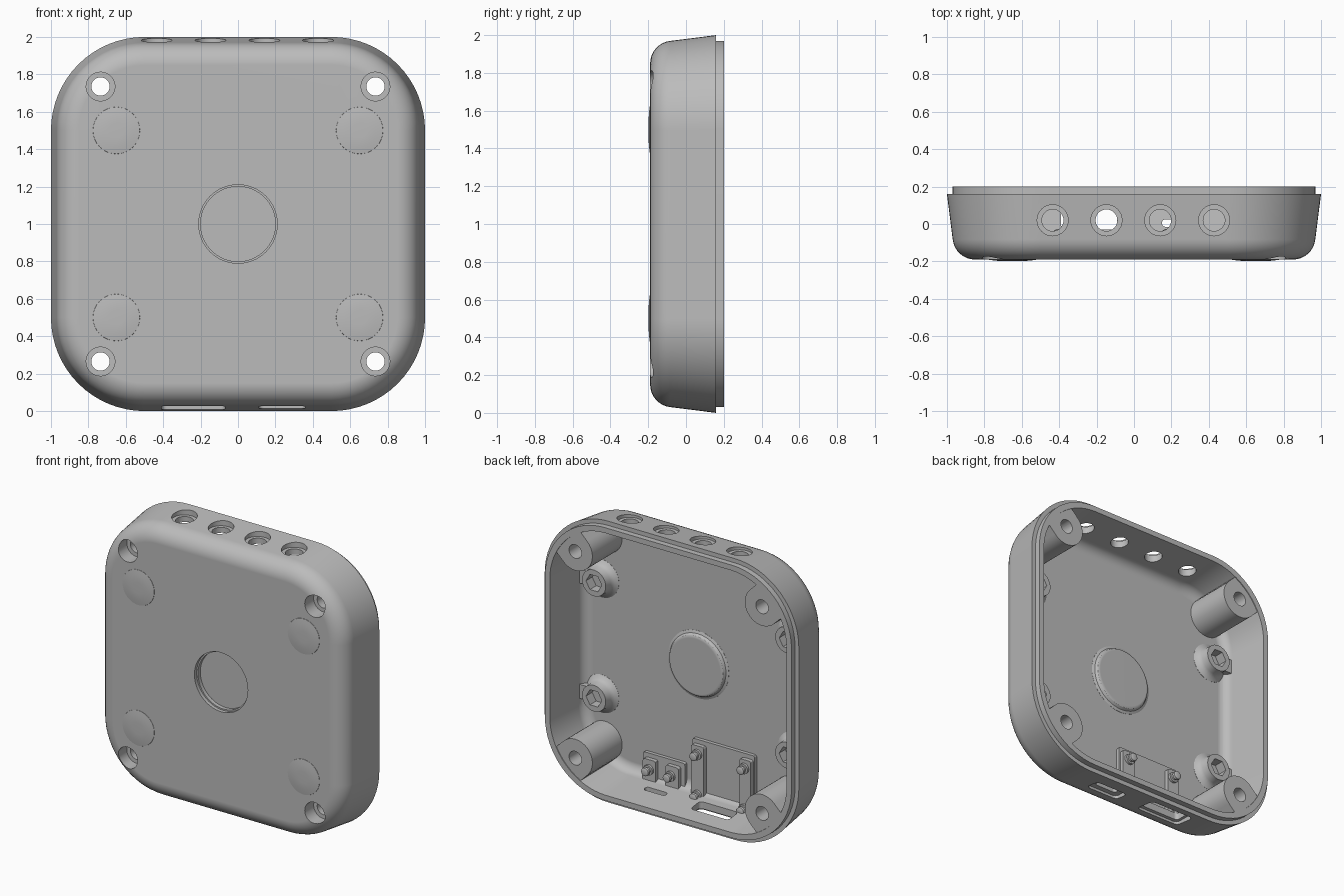
import bpy, bmesh
from math import sin, cos, pi, radians

default = bpy.data.objects.get("Cube")
if default:
    bpy.data.objects.remove(default, do_unlink=True)

grey = bpy.data.materials.new("plain grey")
grey.use_nodes = True
colour = (0.5, 0.5, 0.5, 1)
grey.diffuse_color = colour
grey.node_tree.nodes["Principled BSDF"].inputs["Base Color"].default_value = colour


def outline(hw, hh, r, sides):
    """Rounded rectangle, or a regular polygon when r fills the width."""
    if r >= hw:
        return [(r * cos(2 * pi * i / sides), r * sin(2 * pi * i / sides)) for i in range(sides)]
    points, n = [], sides // 4
    for k, (sx, sy) in enumerate([(1, 1), (-1, 1), (-1, -1), (1, -1)]):
        for i in range(n + 1):
            a = (k + i / n) * pi / 2
            points.append((sx * (hw - r) + r * cos(a), sy * (hh - r) + r * sin(a)))
    return points


def loft(name, rings, u=0, v=0, axis="Y", sides=32):
    """Closed solid through rings of (half width, half height, corner radius, depth)."""
    bm = bmesh.new()
    loops = []
    for hw, hh, r, d in rings:
        loop = []
        for a, b in outline(hw, hh, r, sides):
            co = (u + a, d, v + b) if axis == "Y" else (u + a, v + b, d)
            loop.append(bm.verts.new(co))
        loops.append(loop)
    for low, high in zip(loops, loops[1:]):
        for i in range(len(low)):
            j = (i + 1) % len(low)
            bm.faces.new((low[i], low[j], high[j], high[i]))
    bm.faces.new(loops[0])
    bm.faces.new(loops[-1])
    bmesh.ops.recalc_face_normals(bm, faces=bm.faces)
    mesh = bpy.data.meshes.new(name)
    bm.to_mesh(mesh)
    bm.free()
    mesh.materials.append(grey)
    obj = bpy.data.objects.new(name, mesh)
    bpy.context.collection.objects.link(obj)
    return obj


def turned(name, profile, u, v, axis="Y", sides=32):
    return loft(name, [(r, r, r, d) for r, d in profile], u, v, axis, sides)


def block(name, x0, x1, z0, z1, top, r=0.015):
    """Raised pad growing out of the floor."""
    hw, hh = (x1 - x0) / 2, (z1 - z0) / 2
    rings = [(hw, hh, r, -0.17), (hw, hh, r, top)]
    return loft(name, rings, (x0 + x1) / 2, (z0 + z1) / 2, sides=12)


def combine(target, tool, operation="DIFFERENCE"):
    mod = target.modifiers.new("combine", "BOOLEAN")
    mod.operation, mod.solver, mod.object = operation, "EXACT", tool
    bpy.context.view_layer.objects.active = target
    bpy.ops.object.modifier_apply(modifier=mod.name)
    bpy.data.objects.remove(tool, do_unlink=True)


def square(h, depth, centre):
    return (h, h, h - centre, depth)


corners = [(sx, sz) for sx in (-1, 1) for sz in (-1, 1)]

# Outer body: filleted front, drafted sides, stepped lip at the back
body = []
for i in range(9):
    t = radians(84) * i / 8
    body.append(square(0.85 + 0.12 * sin(t), -0.07 - 0.12 * cos(t), 0.5))
body += [square(1.0, 0.16, 0.5), square(0.97, 0.16, 0.5), square(0.97, 0.2, 0.5)]
case = loft("case_shell", body, 0, 1, sides=64)

# Cavity, from which every raised interior feature is removed
inner = []
for i in range(7):
    t = radians(84) * i / 6
    inner.append(square(0.83 + 0.07 * sin(t), -0.07 - 0.07 * cos(t), 0.49))
inner += [square(0.932, 0.2, 0.49), square(0.935, 0.3, 0.49)]
cavity = loft("cavity", inner, 0, 1, sides=64)

raised = [turned("centre_bump", [(0.24, -0.2), (0.24, -0.139), (0.222, -0.132),
                                 (0.212, -0.115), (0.195, -0.106)], 0, 1, sides=48)]
for sx, sz in corners:
    # Corner screw posts with a web out to the wall
    px, pz = sx * 0.735, 1 + sz * 0.735
    raised.append(turned("screw_post", [(0.135, -0.25), (0.135, 0.195)], px, pz, sides=40))
    web = loft("post_web", [(0.2, 0.135, 0.01, -0.25), (0.2, 0.135, 0.01, 0.195)], sides=12)
    for vert in web.data.vertices:
        x, y, z = vert.co
        x += 0.2
        vert.co = (px + sx * (x - z) * 0.7071, y, pz + sz * (x + z) * 0.7071)
    if sx * sz < 0:
        web.data.flip_normals()
    raised.append(web)
    # Nut bosses and their wall tabs
    bx, bz = sx * 0.76, 1 + sz * 0.41
    raised.append(turned("nut_boss", [(0.135, -0.2), (0.135, -0.139), (0.112, -0.125),
                                      (0.096, -0.1), (0.093, -0.05)], bx, bz))
    raised.append(block("boss_tab", min(bx, sx * 1.05), max(bx, sx * 1.05),
                        bz - 0.05, bz + 0.05, -0.085))

# Circuit board mounts above the two sockets
raised += [block("large_mount", -0.46, 0.03, 0.04, 0.48, -0.115),
           block("large_mount_rail", -0.08, 0.02, 0.05, 0.45, -0.085),
           block("large_mount_rail", -0.45, -0.36, 0.05, 0.45, -0.085),
           block("small_mount", 0.09, 0.42, 0.04, 0.28, -0.115),
           block("small_mount_rail", 0.12, 0.22, 0.06, 0.25, -0.085),
           block("small_mount_rail", 0.3, 0.4, 0.06, 0.25, -0.085)]
for x, z in [(-0.03, 0.39), (-0.4, 0.39), (-0.03, 0.1), (-0.4, 0.1), (0.18, 0.18), (0.35, 0.18)]:
    raised.append(turned("mount_peg", [(0.036, -0.16), (0.036, -0.068), (0.022, -0.068),
                                       (0.022, -0.055), (0.03, -0.05), (0.028, -0.035),
                                       (0.015, -0.028)], x, z, sides=16))
for feature in raised:
    combine(cavity, feature)
combine(case, cavity)

# Faint swellings on the front face
for sx, sz in corners:
    combine(case, turned("front_swell", [(0.13, -0.18), (0.125, -0.1915), (0.09, -0.196),
                                         (0.04, -0.199)], sx * 0.65, 1 + sz * 0.5), "UNION")

# Front recess
cuts = [turned("front_recess", [(0.21, -0.3), (0.21, -0.165), (0.2, -0.165), (0.2, -0.138)],
               0, 1, sides=64)]
# Counterbored screw holes and hexagonal nut pockets
for sx, sz in corners:
    cuts.append(turned("screw_hole", [(0.077, -0.3), (0.077, -0.09), (0.049, -0.09),
                                      (0.049, 0.3)], sx * 0.735, 1 + sz * 0.735))
    cuts.append(turned("nut_pocket", [(0.062, -0.12), (0.062, 0.05)],
                       sx * 0.76, 1 + sz * 0.41, sides=6))
# Row of counterbored holes in the top wall
for i in range(4):
    cuts.append(turned("top_hole", [(0.083, 2.1), (0.083, 1.955), (0.058, 1.955),
                                    (0.058, 1.8)], -0.435 + 0.2877 * i, 0.02, "Z"))
# Sockets in the bottom wall, each in a shallow outer recess
cuts += [loft("large_socket", [(0.17, 0.08, 0.03, -0.1), (0.17, 0.08, 0.03, 0.045),
                               (0.15, 0.055, 0.025, 0.045), (0.15, 0.055, 0.025, 0.12)],
              -0.24, 0.025, "Z", 16),
         loft("small_socket", [(0.125, 0.055, 0.03, -0.1), (0.125, 0.055, 0.03, 0.045),
                               (0.085, 0.02, 0.018, 0.045), (0.085, 0.02, 0.018, 0.12)],
              0.235, 0.005, "Z", 16)]
for cut in cuts:
    combine(case, cut)

# Smooth fillets, crisp edges
bpy.ops.object.select_all(action="DESELECT")
case.select_set(True)
bpy.context.view_layer.objects.active = case
bpy.ops.object.shade_smooth_by_angle(angle=radians(30))
weighted = case.modifiers.new("weighted normals", "WEIGHTED_NORMAL")
weighted.keep_sharp = True
